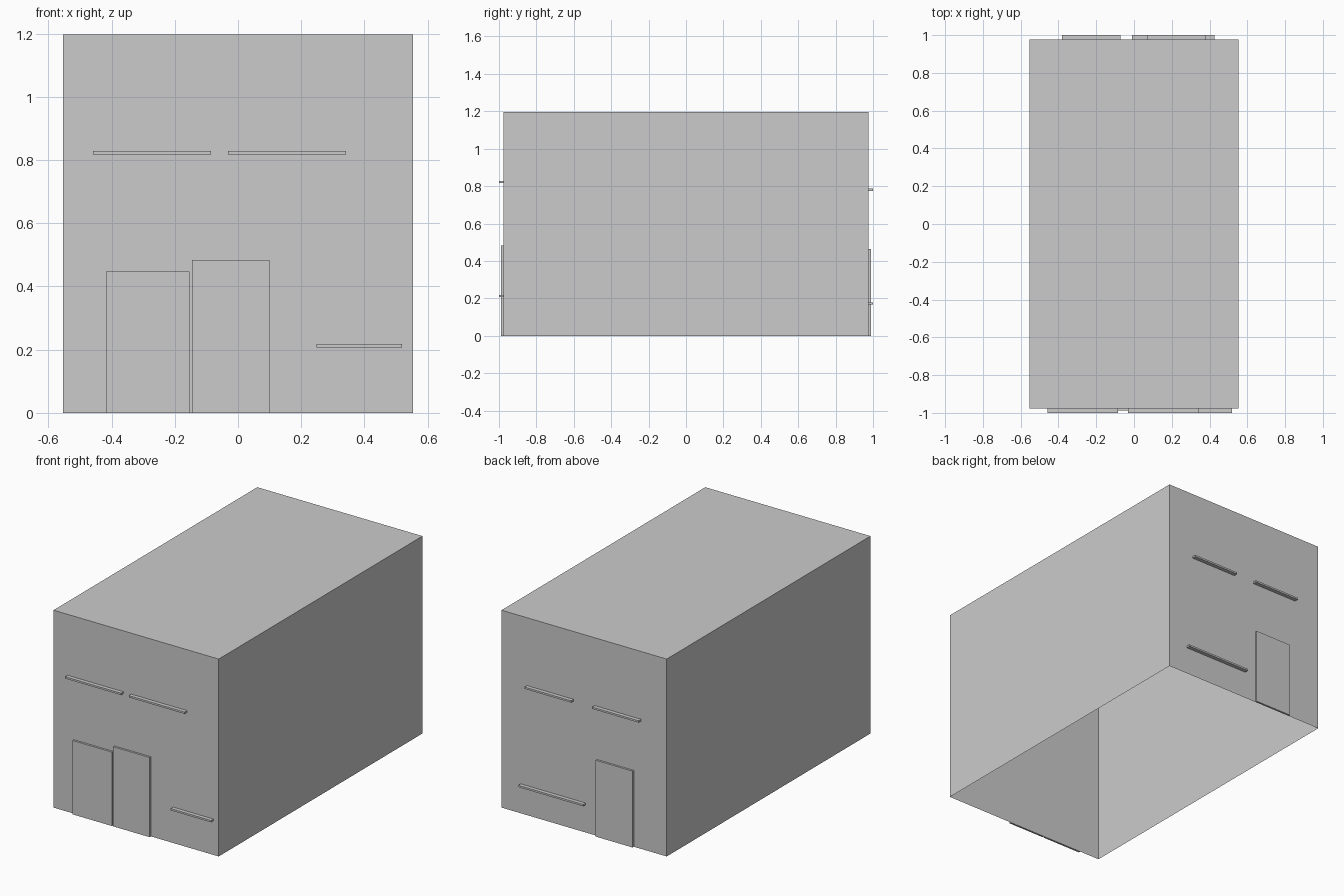
import bpy
import bmesh

if "Cube" in bpy.data.objects:
    bpy.data.objects.remove(bpy.data.objects["Cube"])

WALL = 0.976     # distance of front and back walls from centre
TOP = 1.197
SILL_OUT = 0.024
DOOR_OUT = 0.012
PANE_OUT = 0.0006
SILL_H = 0.011
SILL_LIP = 0.019


def box(name, x0, x1, y0, y1, z0, z1, drop=None):
    """Box; drop(normal) picks faces to leave open."""
    bm = bmesh.new()
    bmesh.ops.create_cube(bm, size=1)
    for v in bm.verts:
        v.co = ((x0 + x1) / 2 + v.co.x * (x1 - x0),
                (y0 + y1) / 2 + v.co.y * (y1 - y0),
                (z0 + z1) / 2 + v.co.z * (z1 - z0))
    bm.normal_update()
    if drop:
        bmesh.ops.delete(bm, geom=[f for f in bm.faces if drop(f.normal)],
                         context='FACES')
    me = bpy.data.meshes.new(name)
    bm.to_mesh(me)
    bm.free()
    ob = bpy.data.objects.new(name, me)
    bpy.context.collection.objects.link(ob)
    return ob


def on_wall(name, side, x0, x1, z0, z1, out):
    """Panel standing out from the front (side -1) or back (side 1) wall."""
    y0, y1 = sorted((side * WALL, side * (WALL + out)))
    box(name, x0, x1, y0, y1, z0, z1, lambda n: n.y * side < -0.5)


def window(name, side, x0, x1, z0, z1):
    # flat pane: only the outward face is kept
    y0, y1 = sorted((side * WALL, side * (WALL + PANE_OUT)))
    box(name + "_pane", x0, x1, y0, y1, z0, z1, lambda n: n.y * side < 0.5)
    on_wall(name + "_sill", side, x0 - SILL_LIP, x1 + SILL_LIP,
            z0 - SILL_H, z0, SILL_OUT)


# Main block of the house, open underneath
box("house_body", -0.554, 0.554, -WALL, WALL, 0, TOP, lambda n: n.z < -0.5)

# Front windows and doors
window("front_upper_left_window", -1, -0.44, -0.104, 0.828, 1.143)
window("front_upper_right_window", -1, -0.013, 0.323, 0.828, 1.143)
window("front_lower_window", -1, 0.268, 0.50, 0.218, 0.586)
on_wall("front_left_door", -1, -0.418, -0.154, 0, 0.448, DOOR_OUT)
on_wall("front_right_door", -1, -0.146, 0.099, 0, 0.483, DOOR_OUT)

# Back windows and door
window("back_upper_left_window", 1, 0.09, 0.363, 0.786, 1.052)
window("back_upper_right_window", 1, -0.363, -0.09, 0.786, 1.052)
window("back_lower_window", 1, 0.009, 0.406, 0.179, 0.456)
on_wall("back_door", 1, -0.333, -0.086, 0, 0.463, DOOR_OUT)
